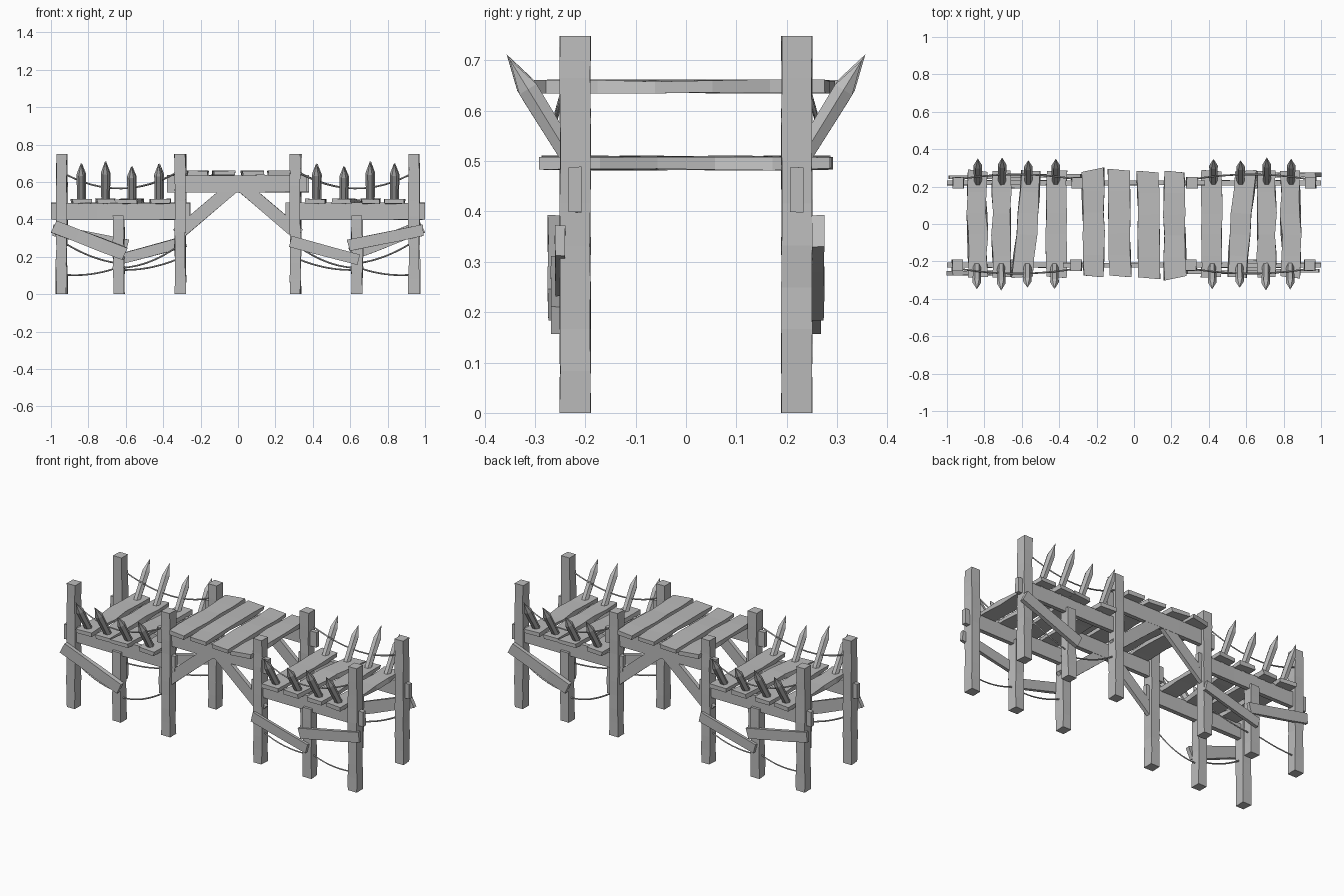
import bpy, bmesh, math, random
from mathutils import Vector

random.seed(4)
cube = bpy.data.objects.get("Cube")
if cube:
    bpy.data.objects.remove(cube)

wood = bpy.data.materials.new("grey_wood")
wood.use_nodes = True
GREY = (0.5, 0.5, 0.5, 1)
wood.diffuse_color = GREY
wood.node_tree.nodes["Principled BSDF"].inputs["Base Color"].default_value = GREY


def place(name, data):
    """Link the part and its twin, turned half way round the centre."""
    data.materials.append(wood)
    for suffix, angle in (("", 0), ("_twin", math.pi)):
        ob = bpy.data.objects.new(name + suffix, data)
        ob.rotation_euler.z = angle
        bpy.context.collection.objects.link(ob)


def timber(name, p, q, wide, w, t, rough=0.003, ragged=0.0, segs=5):
    """Hand-cut rectangular timber from p to q, w across the wide axis."""
    p, q = Vector(p), Vector(q)
    d = (q - p).normalized()
    a = Vector(wide)
    a = (a - d * a.dot(d)).normalized()
    b = d.cross(a)
    bm = bmesh.new()
    rings = []
    for i in range(segs + 1):
        c = p.lerp(q, i / segs)
        slip = random.uniform(-ragged, ragged) if i in (0, segs) else 0
        ring = []
        for sa, sb in ((-1, -1), (1, -1), (1, 1), (-1, 1)):
            # opposite faces stay paired, so only the edges waver
            wa = w / 2 + random.uniform(-rough, rough)
            tb = t / 2 + random.uniform(-rough, rough) * 0.4
            ring.append(bm.verts.new(c + a * sa * wa + b * sb * tb + d * sa * slip))
        rings.append(ring)
    for r, s in zip(rings, rings[1:]):
        for k in range(4):
            bm.faces.new((r[k], r[(k + 1) % 4], s[(k + 1) % 4], s[k]))
    bm.faces.new(rings[0][::-1])
    bm.faces.new(rings[-1])
    bmesh.ops.recalc_face_normals(bm, faces=bm.faces)
    me = bpy.data.meshes.new(name)
    bm.to_mesh(me)
    bm.free()
    place(name, me)


def spike(name, base, tip, r):
    """Six-sided sharpened stake."""
    base, tip = Vector(base), Vector(tip)
    d = tip - base
    turn = d.to_track_quat('Z', 'Y')
    bm = bmesh.new()
    rings = []
    for f, k in ((0, 0.9), (0.72, 1.0)):
        rings.append([bm.verts.new(base + d * f + turn @ Vector(
            (r * k * math.cos(i * math.pi / 3), r * k * math.sin(i * math.pi / 3), 0)))
            for i in range(6)])
    top = bm.verts.new(tip)
    for i in range(6):
        j = (i + 1) % 6
        bm.faces.new((rings[0][i], rings[0][j], rings[1][j], rings[1][i]))
        bm.faces.new((rings[1][i], rings[1][j], top))
    bm.faces.new(rings[0][::-1])
    bmesh.ops.recalc_face_normals(bm, faces=bm.faces)
    me = bpy.data.meshes.new(name)
    bm.to_mesh(me)
    bm.free()
    place(name, me)


def rope(name, p, q, sag, bow=0.0):
    """Slack rope hanging from p to q, bowed outward."""
    p, q = Vector(p), Vector(q)
    cu = bpy.data.curves.new(name, 'CURVE')
    cu.dimensions = '3D'
    cu.bevel_depth = 0.0045
    cu.bevel_resolution = 0
    cu.use_fill_caps = True
    sp = cu.splines.new('POLY')
    n = 12
    sp.points.add(n)
    for i in range(n + 1):
        f = i / n
        arc = 4 * f * (1 - f)
        c = p.lerp(q, f) + Vector((0, -bow * arc, -sag * arc))
        sp.points[i].co = (*c, 1)
    place(name, cu)


X, Z = (1, 0, 0), (0, 0, 1)
SIDE = -0.22

# Posts: four tall and two short on each side
for x in (-0.945, -0.31, 0.305, 0.94):
    timber("tall_post", (x, SIDE, 0), (x, SIDE, 0.748), X, 0.057, 0.06, 0.003, segs=9)
for x in (-0.64, 0.635):
    timber("short_post", (x, SIDE, 0), (x, SIDE, 0.42), X, 0.055, 0.058, 0.003, segs=6)

# Side beams: two low, one raised in the middle
for name, x0, x1, z in (("left_beam", -1, -0.26, 0.443), ("right_beam", 0.255, 1, 0.443),
                        ("middle_beam", -0.38, 0.365, 0.59)):
    timber(name, (x0, SIDE, z), (x1, SIDE, z), Z, 0.09, 0.026, 0.001, segs=3)

# Deck planks: front x, back x, width
for xf, xb, w in ((-0.835, -0.84, 0.102), (-0.705, -0.71, 0.1),
                  (-0.595, -0.55, 0.108), (-0.415, -0.41, 0.11)):
    timber("low_plank", (xf, -0.285, 0.496), (xb, 0.285, 0.496), X, w, 0.024, 0.007, 0.009)
for xf, xb in ((-0.215, -0.22), (-0.075, -0.08)):
    timber("high_plank", (xf, -0.28, 0.648), (xb, 0.29, 0.648), X, 0.113, 0.024, 0.006, 0.012)

# Diagonal struts under the raised middle
for s in (-1, 1):
    timber("strut", (s * 0.012, SIDE, 0.585), (s * 0.325, SIDE, 0.318), Z, 0.068, 0.024, 0.001, segs=2)

# Nailed cross boards
timber("outer_board", (-0.985, -0.262, 0.362), (-0.605, -0.262, 0.215), Z, 0.07, 0.024, 0.002, 0.006, 3)
timber("end_board", (0.59, -0.25, 0.262), (0.99, -0.25, 0.342), Z, 0.062, 0.02, 0.002, 0.006, 3)
timber("inner_board", (0.28, -0.258, 0.282), (0.645, -0.258, 0.183), Z, 0.058, 0.02, 0.002, 0.004, 3)

# Leaning stakes along both edges of the low decks
for x, h in ((-0.84, 0.7), (-0.71, 0.712), (-0.57, 0.685), (-0.425, 0.698),
             (0.418, 0.7), (0.565, 0.685), (0.705, 0.71), (0.835, 0.702)):
    spike("stake", (x, SIDE, 0.49), (x, -0.355 + (0.71 - h) * 0.6, h), 0.023)

# Rail ropes between the tall posts
rope("left_rail_rope", (-0.93, -0.24, 0.645), (-0.32, -0.24, 0.655), 0.085, 0.025)
rope("right_rail_rope", (0.315, -0.24, 0.655), (0.93, -0.24, 0.645), 0.085, 0.025)

# Slack ropes between the legs
for xa, za, xb, zb, sag in ((-0.945, 0.285, -0.64, 0.165, 0.02), (-0.64, 0.14, -0.31, 0.265, 0.03),
                            (0.305, 0.195, 0.635, 0.13, 0.02), (0.635, 0.145, 0.94, 0.105, 0.018)):
    rope("leg_rope", (xa, SIDE, za), (xb, SIDE, zb), sag, 0.01)
